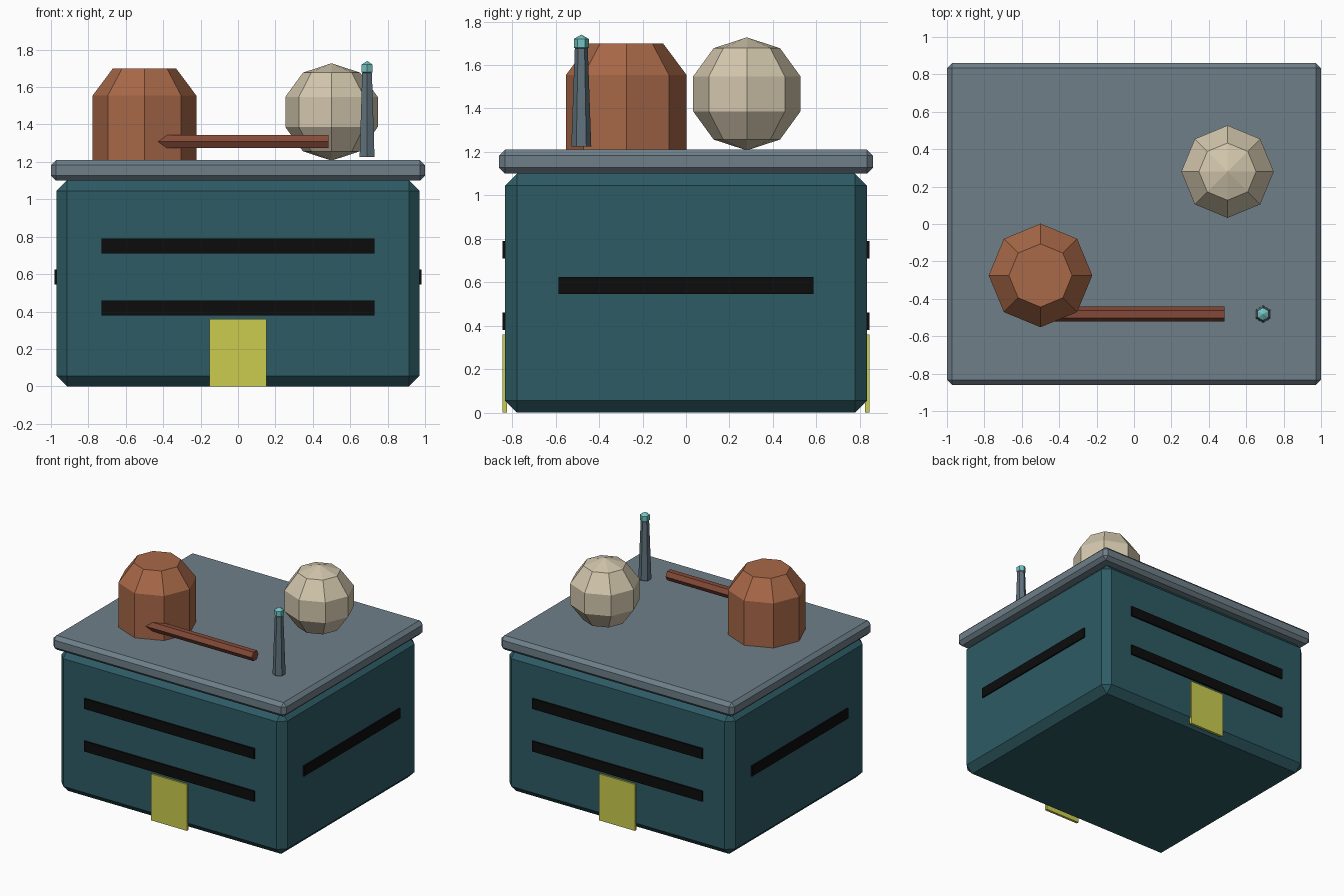
import bpy
import bmesh
from math import pi
from mathutils import Matrix, Vector

cube = bpy.data.objects.get("Cube")
if cube:
    bpy.data.objects.remove(cube, do_unlink=True)


def material(name, hex_code):
    """Flat material from an sRGB hex string, stored as linear values."""
    srgb = [int(hex_code[i:i + 2], 16) / 255 for i in (0, 2, 4)]
    colour = [c / 12.92 if c <= 0.04045 else ((c + 0.055) / 1.055) ** 2.4 for c in srgb]
    mat = bpy.data.materials.new(name)
    mat.diffuse_color = (*colour, 1)
    mat.use_nodes = True
    shader = next(n for n in mat.node_tree.nodes if n.type == "BSDF_PRINCIPLED")
    shader.inputs["Base Color"].default_value = (*colour, 1)
    return mat


teal = material("teal wall", "2E5B64")
slate = material("slate roof", "6E7F89")
steel = material("mast steel", "60727C")
rust = material("rust tank", "A86848")
brown = material("brown pipe", "844A38")
cream = material("cream dome", "D2C6AC")
black = material("black window", "0C0C0C")
yellow = material("yellow door", "CBCC4F")
aqua = material("aqua lamp", "74C4C2")


def finish(name, bm, mat, location=(0, 0, 0)):
    bmesh.ops.recalc_face_normals(bm, faces=bm.faces)
    mesh = bpy.data.meshes.new(name)
    bm.to_mesh(mesh)
    bm.free()
    mesh.materials.append(mat)
    obj = bpy.data.objects.new(name, mesh)
    obj.location = location
    bpy.context.collection.objects.link(obj)
    return obj


def box(name, low, high, mat, chamfer=0):
    low, high = Vector(low), Vector(high)
    bm = bmesh.new()
    bmesh.ops.create_cube(bm, size=1)
    bmesh.ops.scale(bm, vec=high - low, verts=bm.verts)
    if chamfer:
        bmesh.ops.bevel(bm, geom=bm.edges[:], offset=chamfer, segments=1,
                        profile=0.5, affect="EDGES")
    return finish(name, bm, mat, (low + high) / 2)


def frustum(bm, sides, r1, r2, z1, z2, caps=True):
    bmesh.ops.create_cone(bm, cap_ends=caps, segments=sides, radius1=r1, radius2=r2,
                          depth=z2 - z1, matrix=Matrix.Translation((0, 0, (z1 + z2) / 2)))


def ball(name, segments, rings, radius, location, mat):
    bm = bmesh.new()
    bmesh.ops.create_uvsphere(bm, u_segments=segments, v_segments=rings, radius=radius)
    return finish(name, bm, mat, location)


# Building block and overhanging roof slab
box("building_body", (-0.97, -0.833, 0), (0.97, 0.833, 1.10), teal, 0.055)
box("roof_slab", (-1, -0.86, 1.10), (1, 0.86, 1.21), slate, 0.027)

# Doors and window bands, repeated on opposite walls
for side, y in (("front", -0.835), ("back", 0.835)):
    box(side + "_door", (-0.153, y - 0.01, 0), (0.153, y + 0.01, 0.36), yellow)
    for level, z in (("lower", 0.42), ("upper", 0.75)):
        box(f"{side}_{level}_window", (-0.73, y - 0.01, z - 0.04),
            (0.73, y + 0.01, z + 0.04), black)
for side, x in (("right", -0.97), ("left", 0.97)):
    box(side + "_window", (x - 0.01, -0.588, 0.545), (x + 0.01, 0.588, 0.625), black)

# Octagonal tank with a sloped shoulder
bm = bmesh.new()
frustum(bm, 8, 0.277, 0.277, 1.21, 1.555)
top = max(bm.faces, key=lambda f: f.calc_center_median().z)
cap = bmesh.ops.extrude_discrete_faces(bm, faces=[top])["faces"][0]
bmesh.ops.translate(bm, vec=(0, 0, 0.145), verts=cap.verts)
centre = Matrix.Translation((0, 0, -1.70))
bmesh.ops.scale(bm, vec=(0.61, 0.61, 1), space=centre, verts=cap.verts)
finish("roof_tank", bm, rust, (-0.5, -0.275, 0))

# Faceted dome ball
ball("radar_ball", 8, 5, 0.26, (0.5, 0.28, 1.467), cream)

# Pipe running sideways into the tank
bm = bmesh.new()
frustum(bm, 6, 0.04, 0.04, -0.485, 0.485)
bmesh.ops.rotate(bm, matrix=Matrix.Rotation(pi / 2, 3, "Y"), verts=bm.verts)
finish("roof_pipe", bm, brown, (0, -0.482, 1.308))

# Tapered mast with a lamp
bm = bmesh.new()
frustum(bm, 6, 0.046, 0.03, 1.225, 1.675)
finish("mast", bm, steel, (0.69, -0.482, 0))
ball("mast_lamp", 6, 3, 0.04, (0.69, -0.482, 1.70), aqua)
